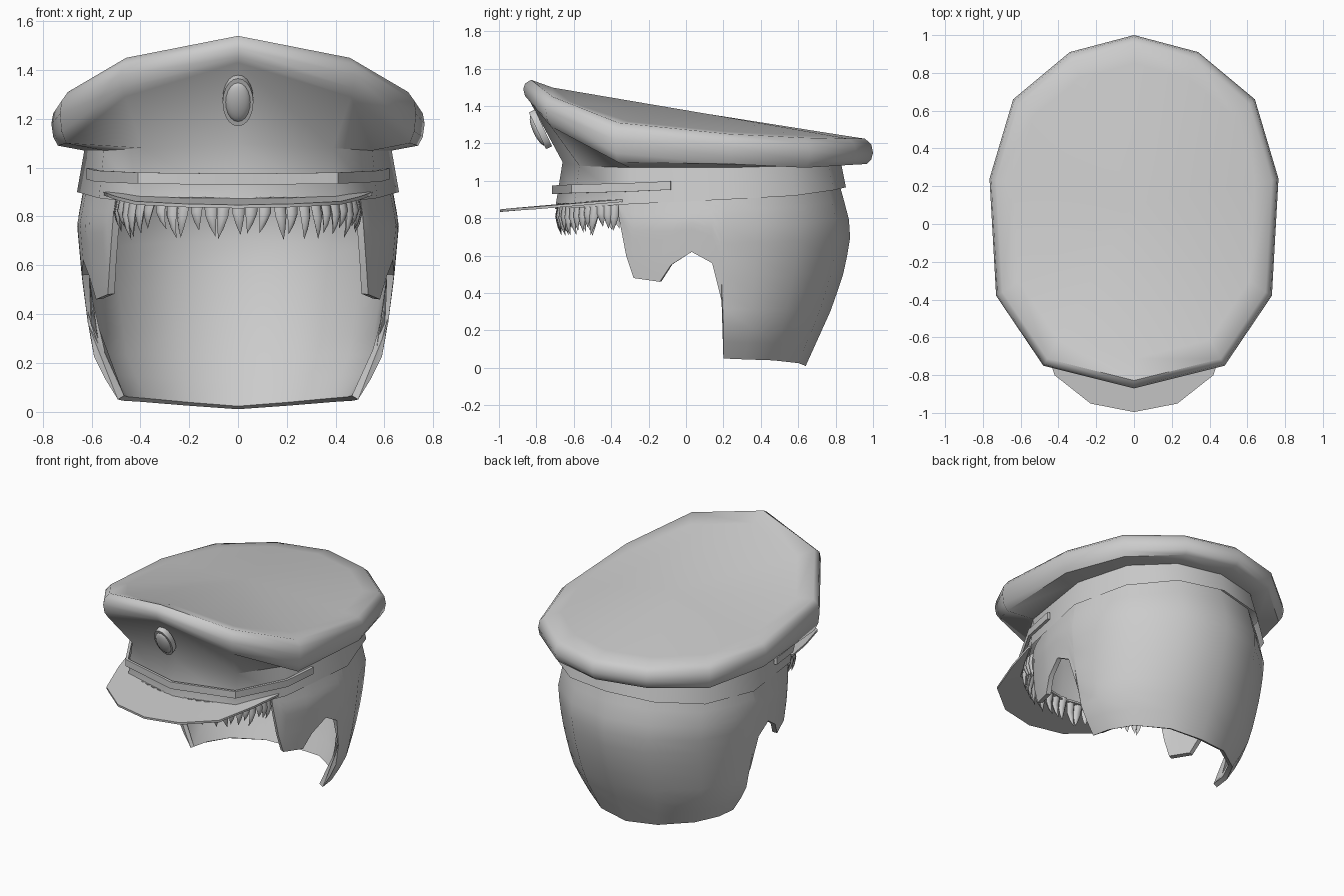
import bpy, bmesh, math, random
from mathutils import Vector

random.seed(4)
default_cube = bpy.data.objects.get("Cube")
if default_cube:
    bpy.data.objects.remove(default_cube, do_unlink=True)

GREY = (0.6, 0.6, 0.6, 1.0)
grey = bpy.data.materials.new("plain grey")
grey.use_nodes = True
grey.diffuse_color = GREY
grey.node_tree.nodes["Principled BSDF"].inputs["Base Color"].default_value = GREY


def finish(obj, thickness=0.0, offset=-1.0, angle=40):
    """Give an object its material, wall thickness and shading."""
    obj.data.materials.clear()
    obj.data.materials.append(grey)
    bpy.ops.object.select_all(action='DESELECT')
    obj.select_set(True)
    bpy.context.view_layer.objects.active = obj
    if thickness:
        wall = obj.modifiers.new("wall", 'SOLIDIFY')
        wall.thickness = thickness
        wall.offset = offset
        bpy.ops.object.modifier_apply(modifier=wall.name)
    bpy.ops.object.shade_smooth_by_angle(angle=math.radians(angle))


def add_grid(bm, columns, closed=False):
    """Skin a row of point columns; each column runs upwards."""
    verts = [[bm.verts.new(p) for p in col] for col in columns]
    pairs = list(zip(verts, verts[1:]))
    if closed:
        pairs.append((verts[-1], verts[0]))
    for a, b in pairs:
        for j in range(len(a) - 1):
            bm.faces.new((a[j], a[j + 1], b[j + 1], b[j]))


def to_object(name, bm):
    bmesh.ops.remove_doubles(bm, verts=bm.verts, dist=0.0005)
    mesh = bpy.data.meshes.new(name)
    bm.to_mesh(mesh)
    bm.free()
    obj = bpy.data.objects.new(name, mesh)
    bpy.context.collection.objects.link(obj)
    return obj


def grid_object(name, columns, closed=False):
    bm = bmesh.new()
    add_grid(bm, columns, closed)
    return to_object(name, bm)


def flip(column):
    return [Vector((-p[0], p[1], p[2])) for p in column]


def lookup(value, table):
    """Linear interpolation in a table of (key, result)."""
    if value <= table[0][0]:
        return table[0][1]
    for (k0, r0), (k1, r1) in zip(table, table[1:]):
        if value <= k1:
            return r0 + (r1 - r0) * (value - k0) / (k1 - k0)
    return table[-1][1]


# Cap: half outlines run from the back centre round to the front centre
rim = [(0, 1.0), (.34, .91), (.64, .66), (.765, .24), (.73, -.38), (.48, -.75), (0, -.87)]
rim_heights = [(1.225, 1.15, 1.09), (1.225, 1.15, 1.085), (1.23, 1.15, 1.07),
               (1.25, 1.18, 1.09), (1.31, 1.22, 1.10), (1.45, 1.38, 1.29), (1.54, 1.49, 1.43)]
neck = [(0, .83, 1.09), (.29, .76, 1.09), (.52, .56, 1.08), (.63, .22, 1.07),
        (.55, -.3, 1.07), (.39, -.57, 1.08), (0, -.66, 1.10)]
band = [(0, .855, .965), (.31, .79, .95), (.55, .58, .92), (.66, .22, .90),
        (.57, -.3, .875), (.40, -.6, .855), (0, -.70, .85)]
crown_centre = Vector((0, .1, 1.36))


def cap_column(i):
    x, y = rim[i]
    top, mid, low = rim_heights[i]

    def at(scale, z):
        return Vector((x * scale, .05 + (y - .05) * scale, z))
    inner = at(.95, top).lerp(crown_centre, .12)
    inner.z -= .02 if y < -.5 else 0
    return [Vector(band[i]), Vector(neck[i]), at(.965, low), at(.99, low * .6 + mid * .4),
            at(1, mid), at(.99, mid * .4 + top * .6), at(.955, top), inner, crown_centre]


half = [cap_column(i) for i in range(len(rim))]
finish(grid_object("cap", half + [flip(c) for c in half[-2:0:-1]], closed=True), angle=50)


# Front trim strip on the band
def strip_column(x, y, z):
    return [Vector((x * 1.01, y * 1.01, z + h)) for h in (-.023, .023)]


half = [strip_column(*p) for p in ((.605, -.08, .975), (.57, -.3, .965), (.40, -.6, .957), (0, -.7, .952))]
finish(grid_object("band_trim", half + [flip(c) for c in half[-2::-1]]), .018, 0)

# Visor
visor_half = [((.54, -.33, .895), (.55, -.35, .893)),
              ((.46, -.46, .888), (.50, -.56, .875)),
              ((.39, -.57, .878), (.42, -.80, .855)),
              ((.20, -.62, .872), (.23, -.95, .845)),
              ((0, -.66, .870), (0, -.995, .84))]
finish(grid_object("visor", visor_half + [flip(c) for c in visor_half[-2::-1]]), .014, 0)

# Hair shell with sideburns and ear notches
width = [(.03, .48), (.2, .585), (.36, .615), (.55, .64), (.77, .66), (.9, .635), (1, .62)]
depth = [(.01, .64), (.32, .78), (.53, .85), (.74, .885), (.95, .83), (1, .815)]
hair_top = [(-.36, .90), (.6, .95), (.85, .99)]
ROWS = 10


def hair_column(bottom, place, y_guess):
    top = lookup(y_guess, hair_top)
    heights = [bottom + (top - bottom) * j / ROWS for j in range(ROWS + 1)]
    return [Vector((*place(z), z)) for z in heights]


half = []
for degrees, bottom in ((0, .01), (26, .025), (54, .04), (75, .045), (90, .05)):
    a = math.radians(degrees)
    half.append(hair_column(
        bottom, lambda z: (lookup(z, width) * math.sin(a), .2 + (lookup(z, depth) - .2) * math.cos(a)),
        .2 + .65 * math.cos(a)))
for y, bottom in ((.19, .36), (.14, .56), (.03, .62), (-.08, .55), (-.14, .46),
                  (-.28, .48), (-.32, .60), (-.36, .81)):
    squeeze = math.sqrt(1 - ((.2 - y) / .9) ** 2)
    half.append(hair_column(bottom, lambda z: (lookup(z, width) * squeeze, y), y))
finish(grid_object("hair", [flip(c) for c in half[:0:-1]] + half), .03)

# Fringe of pointed tufts under the visor
bm = bmesh.new()
TUFTS, SIDES = 27, 6
for k in range(TUFTS):
    a = math.radians(-88 + 176 * k / (TUFTS - 1))
    root = Vector((.48 * math.sin(a), -.37 - .3 * math.cos(a), .88))
    along = Vector((math.cos(a), math.sin(a), 0))
    out = Vector((math.sin(a), -math.cos(a), 0))
    length = random.uniform(.12, .18)
    lean = random.uniform(-.03, .03)
    profile = [(1, .0), (.75, .013), (.45, .024), (0, .028)]
    columns = []
    for s in range(SIDES):
        t = -math.tau * s / SIDES
        columns.append([root - Vector((0, 0, length * d))
                        + along * (lean * d * d + r * math.cos(t))
                        + out * (.03 * d * (1 - d) * 2 + r * .7 * math.sin(t))
                        for d, r in profile])
    add_grid(bm, columns, closed=True)
bmesh.ops.recalc_face_normals(bm, faces=bm.faces)
finish(to_object("fringe", bm), angle=60)

# Oval badge: backing rim and domed centre
tilt = (math.radians(115), 0, 0)
bpy.ops.mesh.primitive_cylinder_add(vertices=20, radius=1, depth=2, location=(0, -.778, 1.275), rotation=tilt)
badge_rim = bpy.context.object
badge_rim.name = "badge_rim"
badge_rim.scale = (.063, .108, .018)
finish(badge_rim)
bpy.ops.mesh.primitive_uv_sphere_add(segments=20, ring_count=10, location=(0, -.79, 1.27), rotation=tilt)
badge_dome = bpy.context.object
badge_dome.name = "badge_dome"
badge_dome.scale = (.052, .09, .028)
finish(badge_dome)
